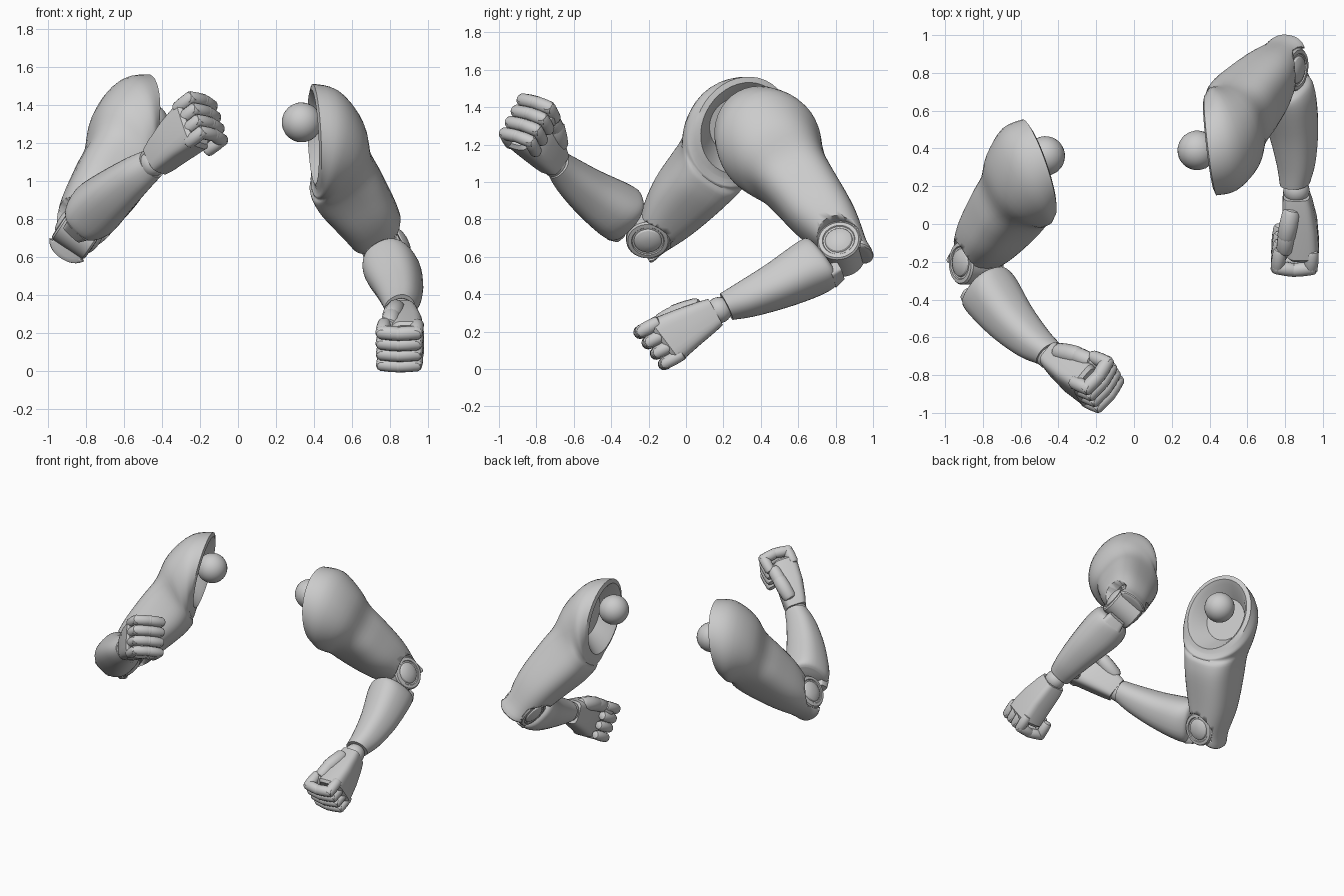
import bpy, bmesh, math
from mathutils import Vector, Matrix

if "Cube" in bpy.data.objects:
    bpy.data.objects.remove(bpy.data.objects["Cube"])

grey = bpy.data.materials.new("plain_grey")
grey.use_nodes = True
grey.diffuse_color = (0.6, 0.6, 0.6, 1)
grey.node_tree.nodes["Principled BSDF"].inputs["Base Color"].default_value = grey.diffuse_color


def frame(origin, z, y_hint, side):
    """Axes of one limb: z along it, x to the outer side (mirrored on the right arm)."""
    z = Vector(z).normalized()
    y = Vector(y_hint)
    y = (y - z * y.dot(z)).normalized()
    x = y.cross(z) * side
    m = Matrix((x, y, z)).transposed().to_4x4()
    m.translation = origin
    return m


def loft(bm, rings, seg=32, m=Matrix()):
    """Skin rings of x, y, z, half width, half depth, inward tilt, back tilt, squareness."""
    rows = []
    for x, y, z, rx, ry, tilt, back, power in rings:
        t, q = math.radians(tilt), math.radians(back)
        u = Vector((math.cos(t), 0, math.sin(t))) * rx
        v = Vector((0, math.cos(q), -math.sin(q))) * ry
        row = []
        for i in range(seg):
            a = math.tau * i / seg
            c, s = math.cos(a), math.sin(a)
            c = math.copysign(abs(c) ** (2 / power), c)
            s = math.copysign(abs(s) ** (2 / power), s)
            row.append(bm.verts.new(m @ (Vector((x, y, z)) + u * c + v * s)))
        rows.append(row)
    for a, b in zip(rows, rows[1:]):
        for i in range(seg):
            j = (i + 1) % seg
            bm.faces.new((a[i], a[j], b[j], b[i]))
    bm.faces.new(rows[0])
    bm.faces.new(rows[-1])


def smooth(rings, steps=4):
    """Spline the key rings into a flowing set."""
    out = []
    n = len(rings)
    for i in range(n - 1):
        p = [rings[max(0, min(n - 1, i + k))] for k in (-1, 0, 1, 2)]
        for k in range(steps):
            t = k / steps
            out.append([b + t / 2 * (c - a + t * (2 * a - 5 * b + 4 * c - d + t * (3 * (b - c) + d - a)))
                        for a, b, c, d in zip(*p)])
    return out + [rings[-1]]


def lathe(bm, profile, m=Matrix(), seg=32):
    loft(bm, [(0, 0, z, r, r, 0, 0, 2) for r, z in profile], seg, m)


def segment(bm, p, q, r):
    """Round-ended finger piece from p to q."""
    d = Vector(q) - Vector(p)
    m = Matrix.Translation(p) @ d.to_track_quat('Z', 'Y').to_matrix().to_4x4()
    ends = [(0.3, 0.85), (0.75, 0.65), (0.95, 0.25)]
    profile = [(r * a, -r * b) for a, b in ends]
    profile += [(r, d.length * 0.5)]
    profile += [(r * a, d.length + r * b) for a, b in reversed(ends)]
    lathe(bm, profile, m, 14)


def ball(bm, r, at):
    bmesh.ops.create_uvsphere(bm, u_segments=24, v_segments=14, radius=r, matrix=Matrix.Translation(at))


def finish(name, bm, m, angle=35):
    bm.transform(m)
    bmesh.ops.recalc_face_normals(bm, faces=bm.faces)
    me = bpy.data.meshes.new(name)
    bm.to_mesh(me)
    bm.free()
    me.materials.append(grey)
    ob = bpy.data.objects.new(name, me)
    bpy.context.collection.objects.link(ob)
    bpy.ops.object.select_all(action='DESELECT')
    ob.select_set(True)
    bpy.context.view_layer.objects.active = ob
    bpy.ops.object.shade_smooth_by_angle(angle=math.radians(angle))
    return ob


UPPER = [(0, .045, -.075, .08, .07, 0, 35, 2.2), (0, .03, -.045, .125, .125, 0, 35, 2.3),
         (0, .01, .05, .138, .15, 0, 30, 2.4), (.01, .01, .2, .165, .172, 0, 15, 2.6),
         (.01, .005, .4, .19, .185, 0, 0, 2.8), (.02, -.005, .53, .198, .205, 8, 0, 2.6),
         (.06, -.02, .63, .235, .245, 25, 0, 2.2), (.055, -.02, .745, .285, .28, 45, 0, 2),
         (.02, -.024, .815, .285, .26, 60, 0, 2)]
SOCKET = [(.012, -.024, .82, .255, .23, 60, 0, 2), (.03, -.024, .805, .23, .205, 60, 0, 2),
          (.11, -.02, .76, .15, .15, 60, 0, 2)]
FOREARM = [(0, -.01, .11, .1, .125, 0, -8, 2.5), (0, -.015, .135, .13, .15, 0, -6, 2.5),
           (0, -.02, .22, .145, .145, 0, 0, 2.5), (.01, -.03, .4, .125, .12, 0, 0, 2.5),
           (.01, -.02, .58, .1, .095, 0, 0, 2.4), (0, 0, .69, .08, .075, 0, 0, 2.2)]
STOP = [(0, -.115, .06, .06, .035, 0, 0, 5), (0, -.12, .12, .075, .045, 0, 0, 5)]
PALM = [(0, 0, -.01, .07, .08, 0, 0, 4), (.005, 0, .04, .08, .092, 0, 0, 4),
        (.02, 0, .16, .09, .115, 0, -5, 4), (.03, -.005, .3, .09, .14, 0, -8, 4),
        (.03, -.005, .32, .075, .125, 0, -8, 4)]


def build_arm(label, side, elbow, shoulder, back_dir, fore_root, wrist, hand_dir, thumb_dir):
    up = Vector(shoulder) - Vector(elbow)
    fore = Vector(wrist) - Vector(fore_root)
    upper_m = frame(elbow, up, back_dir, side)
    fore_m = frame(fore_root, fore, up, side)
    hand_m = frame(wrist, hand_dir, thumb_dir, side)

    # Shoulder cup and upper arm in one shell, with pockets cut for the hinge
    bm = bmesh.new()
    loft(bm, smooth(UPPER) + SOCKET, 40)
    arm = finish(label + "_upper_arm", bm, upper_m)
    bm = bmesh.new()
    across = Matrix.Rotation(math.pi / 2, 4, 'Y')
    for lo, hi in ((.09, .3), (-.3, -.09)):
        lathe(bm, [(.122, lo), (.122, hi)], across)
    cutter = finish(label + "_hinge_cutter", bm, upper_m)
    cutter.hide_render = True
    cutter.hide_set(True)
    cut = arm.modifiers.new("hinge_pockets", 'BOOLEAN')
    cut.operation, cut.solver, cut.object = 'DIFFERENCE', 'EXACT', cutter

    # Shoulder ball
    bm = bmesh.new()
    ball(bm, .105, (0, 0, up.length))
    finish(label + "_shoulder_ball", bm, upper_m)

    # Elbow hinge with stepped discs on both sides
    bm = bmesh.new()
    half = [(.116, .093), (.108, .103), (.088, .105), (.084, .099), (.074, .099),
            (.068, .109), (.05, .118), (.02, .124)]
    lathe(bm, [(r, -z) for r, z in reversed(half)] + half, across)
    finish(label + "_elbow_hinge", bm, upper_m, 25)

    # Forearm with a small stop block beneath the elbow
    bm = bmesh.new()
    loft(bm, smooth(FOREARM))
    finish(label + "_forearm", bm, fore_m)
    bm = bmesh.new()
    loft(bm, STOP, 24)
    finish(label + "_elbow_stop", bm, fore_m)

    # Wrist joint
    bm = bmesh.new()
    ball(bm, .07, (0, 0, -.03))
    finish(label + "_wrist", bm, hand_m)

    # Palm block
    bm = bmesh.new()
    loft(bm, PALM)
    finish(label + "_palm", bm, hand_m)

    # Four curled fingers
    for i, finger in enumerate(("index", "middle", "ring", "little")):
        t = .1 - .07 * i
        reach = .395 - .01 * i
        r = .038 - .001 * i
        path = [(.082, t, reach - .09), (.076, t, reach - .01), (-.015, t, reach),
                (-.1, t, reach - .015), (-.09, t, reach - .1)]
        bm = bmesh.new()
        for p, q in zip(path, path[1:]):
            segment(bm, p, q, r)
        finish(label + "_" + finger + "_finger", bm, hand_m)

    # Thumb laid over the top of the fist
    bm = bmesh.new()
    path = [(-.03, .075, .08), (-.05, .095, .18), (-.06, .095, .26), (-.085, .07, .32)]
    for (p, q), r in zip(zip(path, path[1:]), (.052, .048, .04)):
        segment(bm, p, q, r)
    finish(label + "_thumb", bm, hand_m)


build_arm("left", 1, (.78, .83, .64), (.335, .39, 1.31), (-.14, .86, .49),
          (.78, .83, .64), (.86, .15, .30), (0, -.87, -.48), (0, -.48, .87))
build_arm("right", -1, (-.835, -.205, .74), (-.47, .36, 1.305), (-.36, .77, -.53),
          (-.865, -.235, .77), (-.43, -.71, 1.11), (.69, -.4, .61), (-.35, .5, .75))
